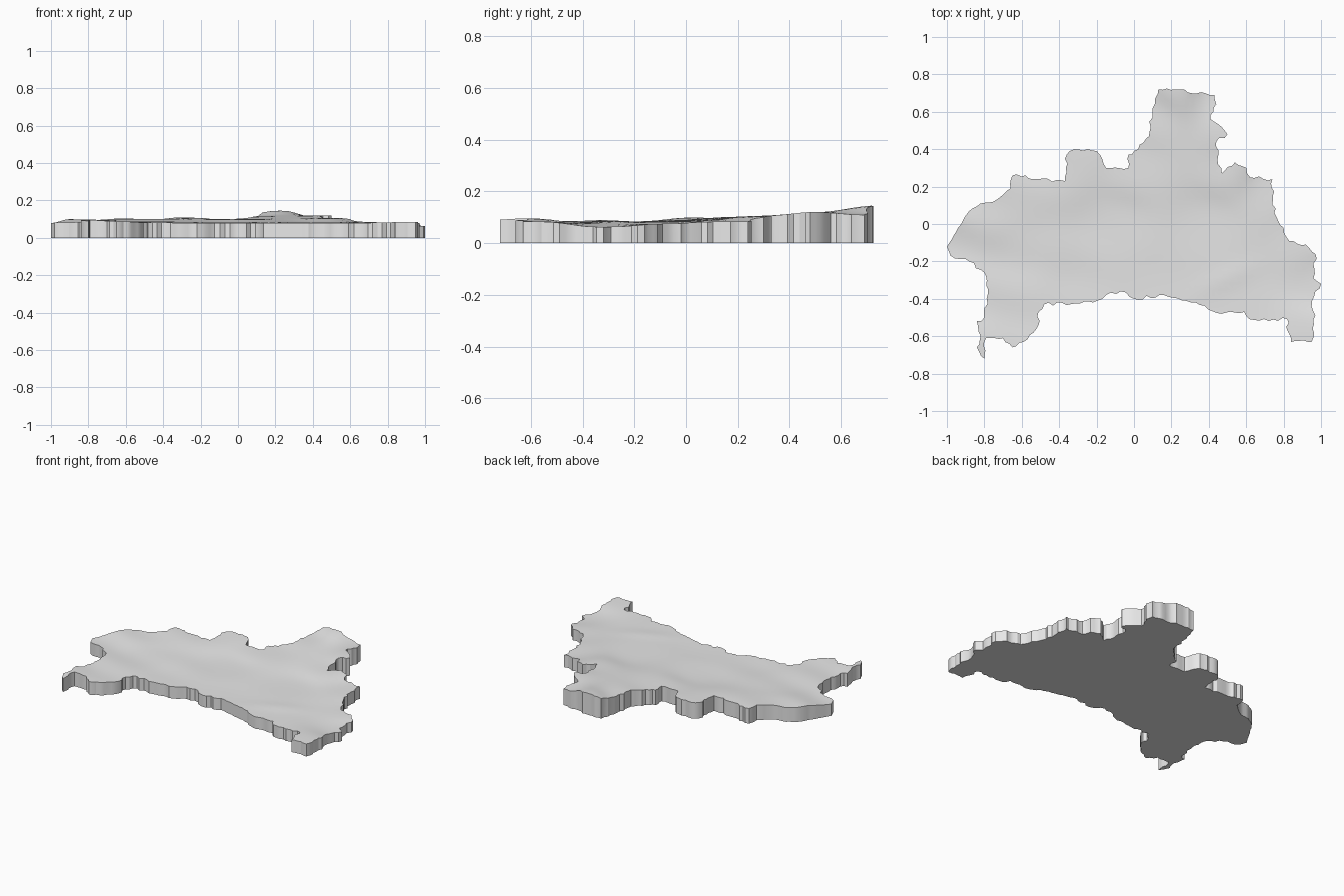
import bpy
import bmesh
import math
import random
from mathutils import Vector
from mathutils.geometry import delaunay_2d_cdt

random.seed(4)
default_cube = bpy.data.objects.get("Cube")
if default_cube:
    bpy.data.objects.remove(default_cube, do_unlink=True)

# Coastline corners in hundredths, clockwise from the west tip
COAST = [
    (-100, -12), (-94, -2), (-88, 7), (-82, 11), (-75, 12), (-66, 19), (-65, 26),
    (-58, 26), (-55, 24), (-37, 23), (-36, 37), (-32, 40), (-20, 39), (-15, 30),
    (-3, 30), (-3, 37), (0, 39), (8, 47), (10, 62), (13, 72), (22, 72), (43, 69),
    (44, 64), (41, 56), (50, 48), (44, 44), (45, 32), (47, 27), (54, 33), (60, 30),
    (62, 25), (74, 24), (75, 6), (80, -2), (83, -9), (92, -11), (97, -16), (96, -29),
    (100, -32), (97, -36), (95, -44), (97, -49), (95, -63), (84, -63), (82, -57),
    (82, -51), (62, -51), (59, -47), (47, -48), (33, -42), (16, -38), (0, -40),
    (-7, -36), (-15, -38), (-22, -42), (-48, -43), (-51, -47), (-51, -54),
    (-59, -63), (-65, -66), (-70, -61), (-79, -61), (-80, -72), (-84, -66),
    (-82, -60), (-84, -52), (-80, -50), (-78, -35), (-80, -26), (-88, -20), (-98, -17),
]

# Spot heights: x, y in tenths, height in thousandths
SPOTS = [
    (-10, -1, 83), (-9, 1, 100), (-6, 2, 100), (-3, 4, 107), (0, 3, 101),
    (2.2, 7.3, 150), (1, 6, 113), (4.4, 7, 107), (5, 5, 122), (5, 3, 106),
    (7, 2, 82), (9, -1, 75), (10, -3, 62), (9, -6, 84), (5, -5, 80), (1, -4, 78),
    (-3, -4, 79), (-6, -6, 84), (-8, -7, 94), (-1, 0, 82), (4, 0, 82), (-6, -2, 84),
]


def ground_height(x, y):
    """Blend the spot heights by distance and add faint rolling hills."""
    total = weight_sum = 0.0
    for sx, sy, sz in SPOTS:
        distance = (x - sx / 10) ** 2 + (y - sy / 10) ** 2
        weight = 1 / (distance + 0.012) ** 2
        total += weight * sz / 1000
        weight_sum += weight
    west = max(0.0, min(1.0, -x))
    ripple = 0.004 * west * math.sin(22 * y + 5 * x)
    ridge = 0.005 * math.exp(-((x - 0.5) ** 2 / 0.03 + (y + 0.29 - 0.4 * (x - 0.5)) ** 2 / 0.003))
    return total / weight_sum + ripple + ridge


def ragged_outline(corners):
    """Split long coast segments and nudge the new points sideways."""
    points = []
    for index, corner in enumerate(corners):
        start = Vector(corner) / 100
        end = Vector(corners[(index + 1) % len(corners)]) / 100
        along = end - start
        side = Vector((-along.y, along.x)).normalized()
        pieces = max(1, round(along.length / 0.024))
        roughness = 0.003 if index < 5 else 0.009
        points.append(start)
        for step in range(1, pieces):
            nudge = random.uniform(-roughness, roughness)
            points.append(start + along * step / pieces + side * nudge)
    return points


# Triangulated ground inside the coastline
outline = ragged_outline(COAST)
count = len(outline)
edges = [(i, (i + 1) % count) for i in range(count)]
step = 0.035
grid = [Vector((i * step, j * step)) for i in range(-28, 29) for j in range(-20, 21)]
flat_points, _, triangles, *_ = delaunay_2d_cdt(outline + grid, edges, [], 1, 0.0001)

bm = bmesh.new()
verts = [bm.verts.new((p.x, p.y, ground_height(p.x, p.y))) for p in flat_points]
for triangle in triangles:
    bm.faces.new([verts[i] for i in triangle])
bmesh.ops.delete(bm, geom=[v for v in bm.verts if not v.link_faces], context='VERTS')

# Vertical cliffs down to a flat underside
rim = [e for e in bm.edges if e.is_boundary]
skirt = bmesh.ops.extrude_edge_only(bm, edges=rim)["geom"]
for item in skirt:
    if isinstance(item, bmesh.types.BMVert):
        item.co.z = 0
bottom_edges = [e for e in bm.edges if e.is_boundary]
bmesh.ops.holes_fill(bm, edges=bottom_edges, sides=0)
bottom = [f for f in bm.faces if all(v.co.z < 0.001 for v in f.verts)]
bmesh.ops.triangulate(bm, faces=bottom)
bmesh.ops.recalc_face_normals(bm, faces=bm.faces)

mesh = bpy.data.meshes.new("terrain_slab")
bm.to_mesh(mesh)
bm.free()
slab = bpy.data.objects.new("terrain_slab", mesh)
bpy.context.collection.objects.link(slab)

# Plain grey material
grey = bpy.data.materials.new("plain_grey")
grey.use_nodes = True
color = (0.8, 0.8, 0.8, 1)
grey.diffuse_color = color
grey.node_tree.nodes["Principled BSDF"].inputs["Base Color"].default_value = color
mesh.materials.append(grey)

# Smooth ground, crisp cliffs
bpy.ops.object.select_all(action='DESELECT')
slab.select_set(True)
bpy.context.view_layer.objects.active = slab
bpy.ops.object.shade_smooth_by_angle(angle=math.radians(30))
